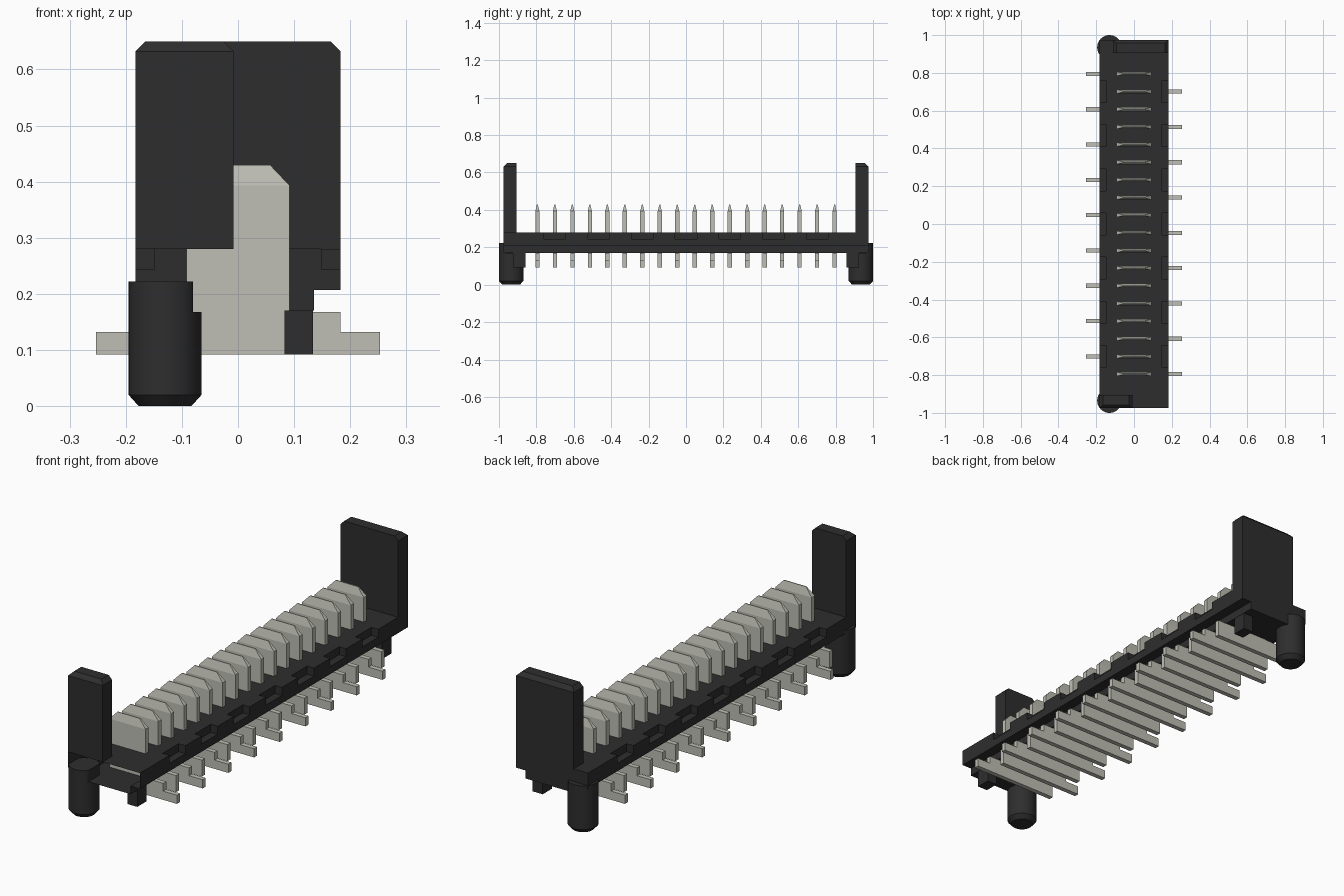
import bpy, bmesh
from mathutils import Vector

old = bpy.data.objects.get("Cube")
if old:
    bpy.data.objects.remove(old, do_unlink=True)


def material(name, rgb):
    m = bpy.data.materials.new(name)
    m.use_nodes = True
    m.diffuse_color = (*rgb, 1)
    m.node_tree.nodes["Principled BSDF"].inputs["Base Color"].default_value = (*rgb, 1)
    return m


BLACK = material("black plastic", (0.027, 0.027, 0.027))
METAL = material("tin metal", (0.52, 0.52, 0.46))


def finish(bm, name, mat):
    bmesh.ops.recalc_face_normals(bm, faces=bm.faces)
    me = bpy.data.meshes.new(name)
    bm.to_mesh(me)
    bm.free()
    ob = bpy.data.objects.new(name, me)
    bpy.context.collection.objects.link(ob)
    me.materials.append(mat)
    return ob


def extrude(bm, profile, y0, y1):
    """Extrude an (x, z) outline along y."""
    face = bm.faces.new([bm.verts.new((x, y0, z)) for x, z in profile])
    res = bmesh.ops.extrude_face_region(bm, geom=[face])
    verts = [g for g in res["geom"] if isinstance(g, bmesh.types.BMVert)]
    bmesh.ops.translate(bm, verts=verts, vec=Vector((0, y1 - y0, 0)))


def frustum(bm, low, high):
    """Solid between two rectangles, each (x0, x1, y0, y1, z)."""
    rings = []
    for x0, x1, y0, y1, z in (low, high):
        rings.append([bm.verts.new((x, y, z)) for x, y in
                      ((x0, y0), (x1, y0), (x1, y1), (x0, y1))])
    a, b = rings
    bm.faces.new(a[::-1])
    bm.faces.new(b)
    for i in range(4):
        j = (i + 1) % 4
        bm.faces.new((a[i], a[j], b[j], b[i]))


def box(bm, x0, x1, y0, y1, z0, z1):
    frustum(bm, (x0, x1, y0, y1, z0), (x0, x1, y0, y1, z1))


def post_section(bm, cy, r0, r1, z0, z1):
    res = bmesh.ops.create_cone(bm, cap_ends=True, segments=40, radius1=r0,
                                radius2=r1, depth=z1 - z0)
    bmesh.ops.translate(bm, verts=res["verts"], vec=(-0.13, cy, (z0 + z1) / 2))
    return res["verts"]


END = 0.975

# Housing bar with stepped underside
bm = bmesh.new()
half = [(0.135, 0.17), (0.135, 0.207), (0.183, 0.207), (0.183, 0.28)]
extrude(bm, half + [(-x, z) for x, z in reversed(half)], -END, END)
housing = finish(bm, "housing_bar", BLACK)

# Notches along both top edges
bm = bmesh.new()
for k in range(-3, 4):
    y = k * 0.234
    for x0, x1 in ((0.148, 0.22), (-0.22, -0.148)):
        box(bm, x0, x1, y - 0.058, y + 0.058, 0.243, 0.32)
cutter = finish(bm, "notch_cutter", BLACK)
cutter.hide_render = True
mod = housing.modifiers.new("notches", "BOOLEAN")
mod.operation = "DIFFERENCE"
mod.solver = "EXACT"
mod.object = cutter
bpy.context.view_layer.objects.active = housing
bpy.ops.object.modifier_apply(modifier=mod.name)
bpy.data.objects.remove(cutter, do_unlink=True)

# Open front end of the hollow bar
bm = bmesh.new()
bm.from_mesh(housing.data)
front = [f for f in bm.faces if all(v.co.y < -END + 0.001 for v in f.verts)]
bmesh.ops.delete(bm, geom=front, context="FACES")
bm.to_mesh(housing.data)
bm.free()

# End walls, posts and feet
for side, label, x0, x1 in ((-1, "front", -0.183, -0.008), (1, "back", -0.11, 0.183)):
    c = 0.018
    bm = bmesh.new()
    ya, yb = sorted((side * 0.905, side * END))
    ta, tb = sorted((side * 0.905, side * (END - c)))
    base = (x0, x1, ya, yb)
    frustum(bm, (*base, 0.28), (*base, 0.632))
    frustum(bm, (*base, 0.632), (x0 + c, x1 - c, ta, tb, 0.65))
    finish(bm, label + "_wall", BLACK)

    bm = bmesh.new()
    cy = side * 0.935
    post_section(bm, cy, 0.047, 0.065, 0, 0.02)
    post_section(bm, cy, 0.065, 0.065, 0.02, 0.168)
    for v in post_section(bm, cy, 0.065, 0.065, 0.168, 0.222):
        v.co.x = min(v.co.x, -0.08)
    post = finish(bm, label + "_post", BLACK)
    bpy.ops.object.select_all(action="DESELECT")
    post.select_set(True)
    bpy.context.view_layer.objects.active = post
    bpy.ops.object.shade_smooth_by_angle()

    bm = bmesh.new()
    fa, fb = sorted((side * 0.925, side * 0.858))
    box(bm, 0.083, 0.134, fa, fb, 0.092, 0.17)
    finish(bm, label + "_foot", BLACK)

# Blade contacts with solder tails on alternating sides
COUNT, PITCH, T = 18, 0.0935, 0.011
outline = [(-0.183, 0.092), (0.253, 0.092), (0.253, 0.132), (0.183, 0.132),
           (0.183, 0.168), (0.092, 0.168), (0.092, 0.393), (-0.092, 0.393),
           (-0.092, 0.168), (-0.183, 0.168)]
for i in range(COUNT):
    y = (i - (COUNT - 1) / 2) * PITCH
    s = 1 if i % 2 == 0 else -1
    bm = bmesh.new()
    extrude(bm, [(s * x, z) for x, z in outline], y - T, y + T)
    frustum(bm, (-0.092, 0.092, y - T, y + T, 0.393),
            (-0.057, 0.057, y - 0.002, y + 0.002, 0.43))
    finish(bm, f"contact_{i + 1}", METAL)
